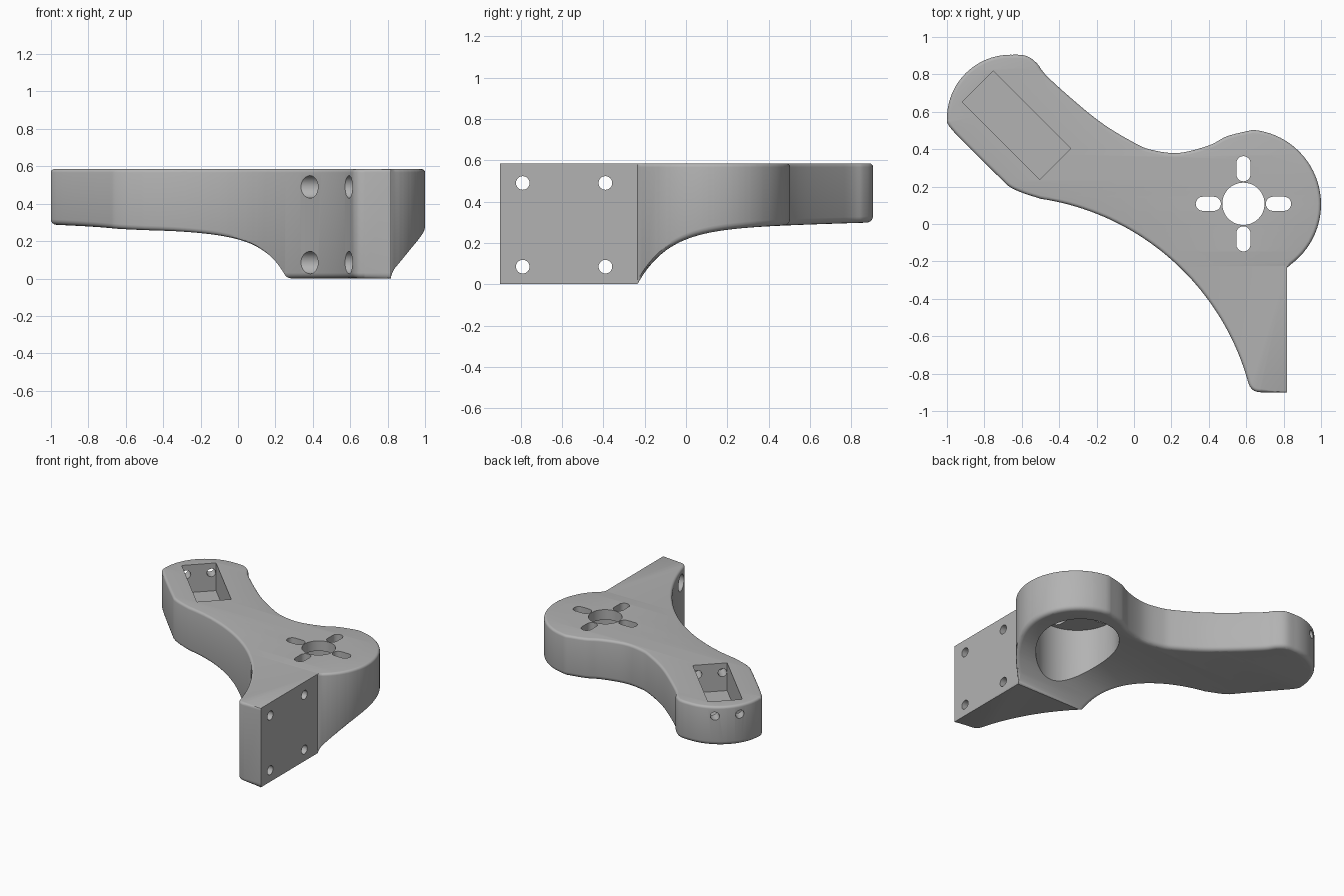
import bpy, bmesh
from math import sin, cos, pi, radians, exp
from mathutils import Vector, Matrix

cube = bpy.data.objects.get("Cube")
if cube:
    bpy.data.objects.remove(cube, do_unlink=True)

HEIGHT = 0.585
PLATE_X = 0.817
STEP_Y = -0.235
HUB = Vector((0.585, 0.108))
ARM = Vector((-0.628, 0.528))

grey = bpy.data.materials.new("plain_grey")
grey.use_nodes = True
colour = (0.45, 0.45, 0.45, 1)
grey.diffuse_color = colour
grey.node_tree.nodes["Principled BSDF"].inputs["Base Color"].default_value = colour


def arc(cx, cy, r, start, end, n):
    angles = [radians(start + (end - start) * i / n) for i in range(n + 1)]
    return [Vector((cx + r * cos(a), cy + r * sin(a))) for a in angles]


def spline(points, n=6):
    p = [Vector(q) for q in points]
    p = [p[0]] + p + [p[-1]]
    out = []
    for a, b, c, d in zip(p, p[1:], p[2:], p[3:]):
        for i in range(n):
            t = i / n
            out.append(b + (c - a) * t / 2
                       + (2 * a - 5 * b + 4 * c - d) * t * t / 2
                       + (3 * b - a - 3 * c + d) * t ** 3 / 2)
    return out + [p[-1]]


def make_object(name, bm):
    bmesh.ops.recalc_face_normals(bm, faces=bm.faces)
    mesh = bpy.data.meshes.new(name)
    bm.to_mesh(mesh)
    bm.free()
    mesh.materials.append(grey)
    obj = bpy.data.objects.new(name, mesh)
    bpy.context.collection.objects.link(obj)
    return obj


def loft(rings):
    bm = bmesh.new()
    loops = [[bm.verts.new(v) for v in ring] for ring in rings]
    n = len(loops[0])
    for low, high in zip(loops, loops[1:]):
        for i in range(n):
            j = (i + 1) % n
            bm.faces.new((low[i], low[j], high[j], high[i]))
    bm.faces.new(loops[0][::-1])
    bm.faces.new(loops[-1])
    return bm


def underside(y):
    t = max(0, y - STEP_Y)
    return 0.265 * (1 - exp(-t / 0.15)) + 0.03 * t


# Plan outline: hub, waist, arm end, long concave side, mounting foot
path = arc(0.6, 0.105, 0.4, -57.7, 85, 32)
path += spline([(0.635, 0.503), (0.5, 0.47), (0.4, 0.42), (0.24, 0.38), (0.1, 0.395),
                (0, 0.435), (-0.2, 0.56), (-0.45, 0.775), (-0.52, 0.86),
                (-0.58, 0.9), (-0.66, 0.905)])
path += arc(-0.66, 0.565, 0.34, 90, 180, 20)
path += spline([(-1, 0.565), (-0.97, 0.5), (-0.72, 0.25), (-0.64, 0.185), (-0.5, 0.135)])
path += arc(-0.7, -1.21, 1.36, 81.5, 16, 40)
path += spline([(0.607, -0.835), (0.62, -0.87), (0.645, -0.893), (0.68, -0.9)], 3)
path += [Vector((PLATE_X, -0.9)), Vector((PLATE_X, STEP_Y))]
outline = []
for p in path:
    if not outline or (p - outline[-1]).length > 0.004:
        outline.append(p)
if (outline[0] - outline[-1]).length < 0.01:
    outline.pop(0)

# Inward directions for the rounded rims; the flat mounting plate stays sharp
inward = []
for i, p in enumerate(outline):
    d = (outline[(i + 1) % len(outline)] - outline[i - 1]).normalized()
    on_plate = abs(p.x - PLATE_X) < 0.001 and p.y < -0.2
    inward.append(Vector((0, 0)) if on_plate else Vector((-d.y, d.x)))


def ring(inset, z):
    return [(p + n * inset).to_3d() + Vector((0, 0, z)) for p, n in zip(outline, inward)]


# Main body with rounded rims, then the underside lifted along its profile
LOW, TOP, STEPS = 0.03, 0.018, 4
quarter = [pi / 2 * i / STEPS for i in range(STEPS + 1)]
rings = [ring(LOW * (1 - sin(a)), LOW * (1 - cos(a))) for a in quarter]
rings += [ring(TOP * (1 - cos(a)), HEIGHT - TOP * (1 - sin(a))) for a in quarter]
bm = loft(rings)
for i in range(45):
    y = STEP_Y + 1.12 * (i / 44) ** 1.6
    bmesh.ops.bisect_plane(bm, geom=bm.verts[:] + bm.edges[:] + bm.faces[:], dist=1e-5,
                           plane_co=(0, y, 0), plane_no=(0, 1, 0))
for v in bm.verts:
    if v.co.z < LOW + 0.001:
        v.co.z += underside(v.co.y)
body = make_object("bracket_body", bm)


def cut(bm, matrix=Matrix()):
    bm.transform(matrix)
    cutter = make_object("cutter", bm)
    cutter.hide_render = True
    mod = body.modifiers.new("cut", "BOOLEAN")
    mod.operation = "DIFFERENCE"
    mod.solver = "EXACT"
    mod.object = cutter
    bpy.context.view_layer.objects.active = body
    bpy.ops.object.modifier_apply(modifier=mod.name)
    bpy.data.objects.remove(cutter, do_unlink=True)


def prism(points, low, high):
    return loft([[Vector((p.x, p.y, z)) for p in points] for z in (low, high)])


def bore(start, end, radius, sides=32):
    start, end = Vector(start), Vector(end)
    turn = (end - start).to_track_quat("Z", "Y").to_matrix().to_4x4()
    circle = arc(0, 0, radius, 0, 360, sides)[:-1]
    cut(prism(circle, 0, (end - start).length), Matrix.Translation(start) @ turn)


# Round recess below the hub, centre hole and four slots
bore((*HUB, -0.1), (*HUB, 0.51), 0.28, 64)
bore((*HUB, 0.4), (*HUB, 0.7), 0.113, 48)
slot = arc(0.217, 0, 0.038, -90, 90, 10) + arc(0.158, 0, 0.038, 90, 270, 10)
for k in range(4):
    cut(prism(slot, 0.4, 0.7),
        Matrix.Translation(HUB.to_3d()) @ Matrix.Rotation(k * pi / 2, 4, "Z"))

# Screw holes through the mounting plate, with wide head recesses
for y in (-0.79, -0.39):
    for z in (0.085, 0.49):
        bore((0.3, y, z), (0.72, y, z), 0.06)
        bore((0.7, y, z), (0.9, y, z), 0.033)

# Slanted rectangular pocket in the arm and the two lengthwise pin holes
along = Vector((-1, 1)).normalized()
across = Vector((1, 1)).normalized()
corners = [ARM + along * 0.293 * a + across * 0.117 * b
           for a, b in ((-1, -1), (1, -1), (1, 1), (-1, 1))]
cut(prism(corners, 0.38, 0.7))
for side in (-1, 1):
    line = ARM + across * 0.085 * side
    bore((*(line - along * 0.4), 0.515), (*(line + along * 0.7), 0.515), 0.03, 24)

# Smooth shading with crisp edges
bpy.ops.object.select_all(action="DESELECT")
body.select_set(True)
bpy.context.view_layer.objects.active = body
bpy.ops.object.shade_smooth_by_angle(angle=radians(30))
